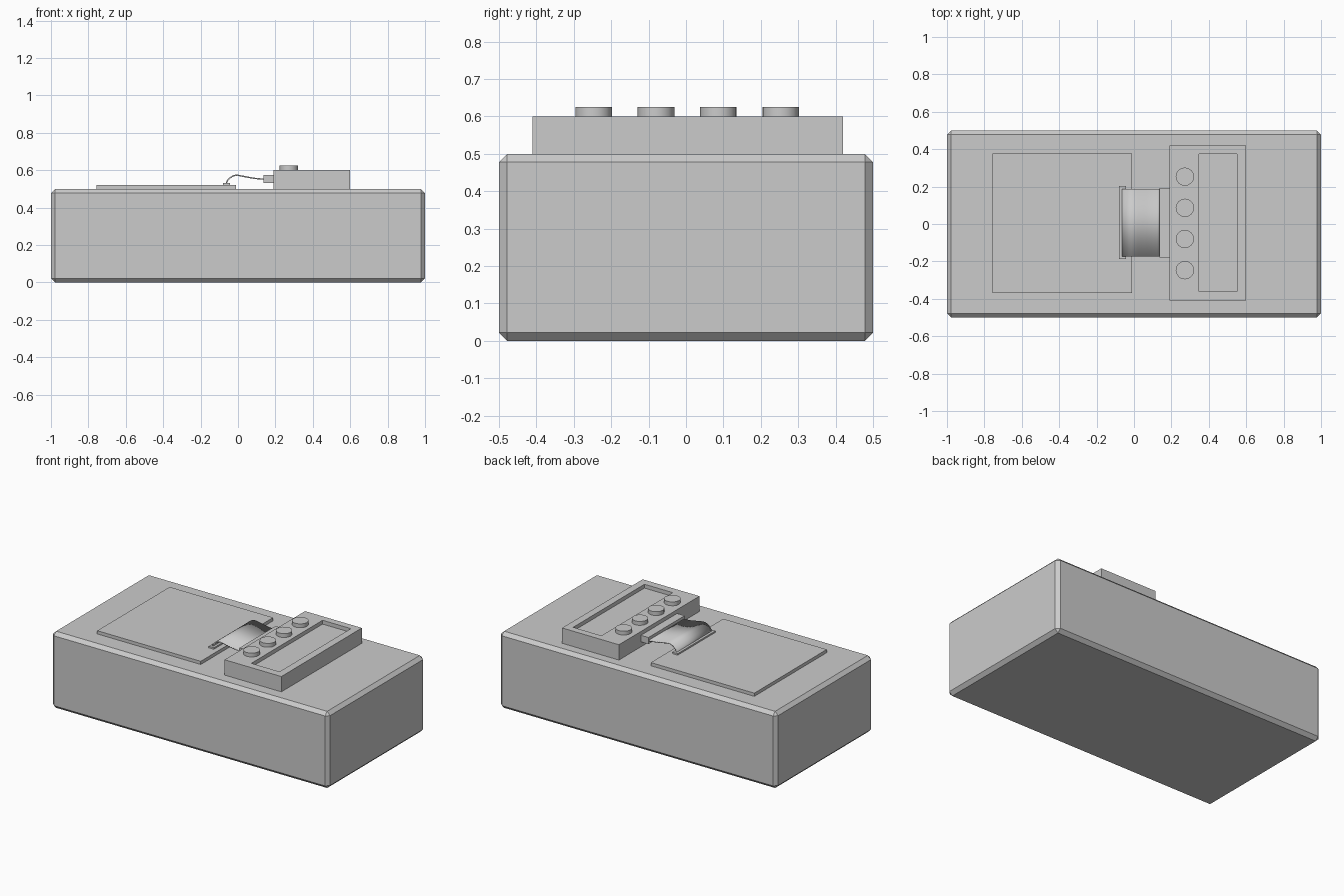
import bpy, bmesh
from mathutils import Matrix, Vector

if "Cube" in bpy.data.objects:
    bpy.data.objects.remove(bpy.data.objects["Cube"])


def finish(name, bm):
    bmesh.ops.recalc_face_normals(bm, faces=bm.faces)
    me = bpy.data.meshes.new(name)
    bm.to_mesh(me)
    bm.free()
    ob = bpy.data.objects.new(name, me)
    bpy.context.collection.objects.link(ob)
    return ob


def box_bm(x0, x1, y0, y1, z0, z1):
    bm = bmesh.new()
    size = Matrix.Diagonal((x1 - x0, y1 - y0, z1 - z0, 1))
    centre = Matrix.Translation(((x0 + x1) / 2, (y0 + y1) / 2, (z0 + z1) / 2))
    bmesh.ops.create_cube(bm, size=1, matrix=centre @ size)
    return bm


def box(name, *b):
    return finish(name, box_bm(*b))


def smooth(ob, angle=0.7):
    bpy.ops.object.select_all(action='DESELECT')
    ob.select_set(True)
    bpy.context.view_layer.objects.active = ob
    bpy.ops.object.shade_smooth_by_angle(angle=angle)


# Main block with chamfered edges
body = box("body", -1, 1, -0.5, 0.5, 0, 0.5)
bev = body.modifiers.new("chamfer", 'BEVEL')
bev.width = 0.022
bev.segments = 1

# Thin square plate on the left
box("top_plate", -0.757, -0.01, -0.37, 0.377, 0.5, 0.521)

# Control box with a recessed screen
bm = box_bm(0.19, 0.60, -0.41, 0.42, 0.5, 0.6)
top = max(bm.faces, key=lambda f: f.calc_center_median().z)
mid = top.calc_center_median()
bmesh.ops.inset_region(bm, faces=[top], thickness=0.04)
for v in top.verts:
    v.co.x = 0.348 if v.co.x < mid.x else 0.552
    v.co.y = -0.36 if v.co.y < mid.y else 0.375
floor = bmesh.ops.extrude_discrete_faces(bm, faces=[top])["faces"][0]
bmesh.ops.translate(bm, verts=floor.verts, vec=(0, 0, -0.025))
finish("control_box", bm)

# Row of four knobs
for i in range(4):
    bm = bmesh.new()
    bmesh.ops.create_cone(bm, cap_ends=True, segments=16, radius1=0.049, radius2=0.049,
                          depth=0.035,
                          matrix=Matrix.Translation((0.272, -0.247 + i * 0.1667, 0.6075)))
    smooth(finish(f"knob_{i + 1}", bm))

# Ribbon cable sockets at both ends
box("box_socket", 0.136, 0.192, -0.18, 0.193, 0.532, 0.575)
box("plate_socket", -0.081, -0.043, -0.188, 0.202, 0.519, 0.531)

# Ribbon cable: arched profile extruded sideways, then thickened
ctrl = [Vector(p) for p in ((-0.062, 0.526), (-0.06, 0.538), (-0.045, 0.557), (-0.014, 0.573),
                            (0.036, 0.566), (0.085, 0.557), (0.14, 0.552))]
path = []
for i in range(len(ctrl) - 1):
    a, b, c, d = (ctrl[min(max(i + k, 0), len(ctrl) - 1)] for k in (-1, 0, 1, 2))
    for s in range(3):
        t = s / 3
        path.append(0.5 * (2 * b + (c - a) * t + (2 * a - 5 * b + 4 * c - d) * t * t
                           + (3 * b - a - 3 * c + d) * t ** 3))
path.append(ctrl[-1])
bm = bmesh.new()
rows = [[bm.verts.new((p.x, y, p.y)) for y in (-0.174, 0.187)] for p in path]
for r, q in zip(rows, rows[1:]):
    bm.faces.new((r[0], q[0], q[1], r[1]))
cable = finish("ribbon_cable", bm)
sol = cable.modifiers.new("thickness", 'SOLIDIFY')
sol.thickness = 0.007
sol.offset = 0
smooth(cable)
